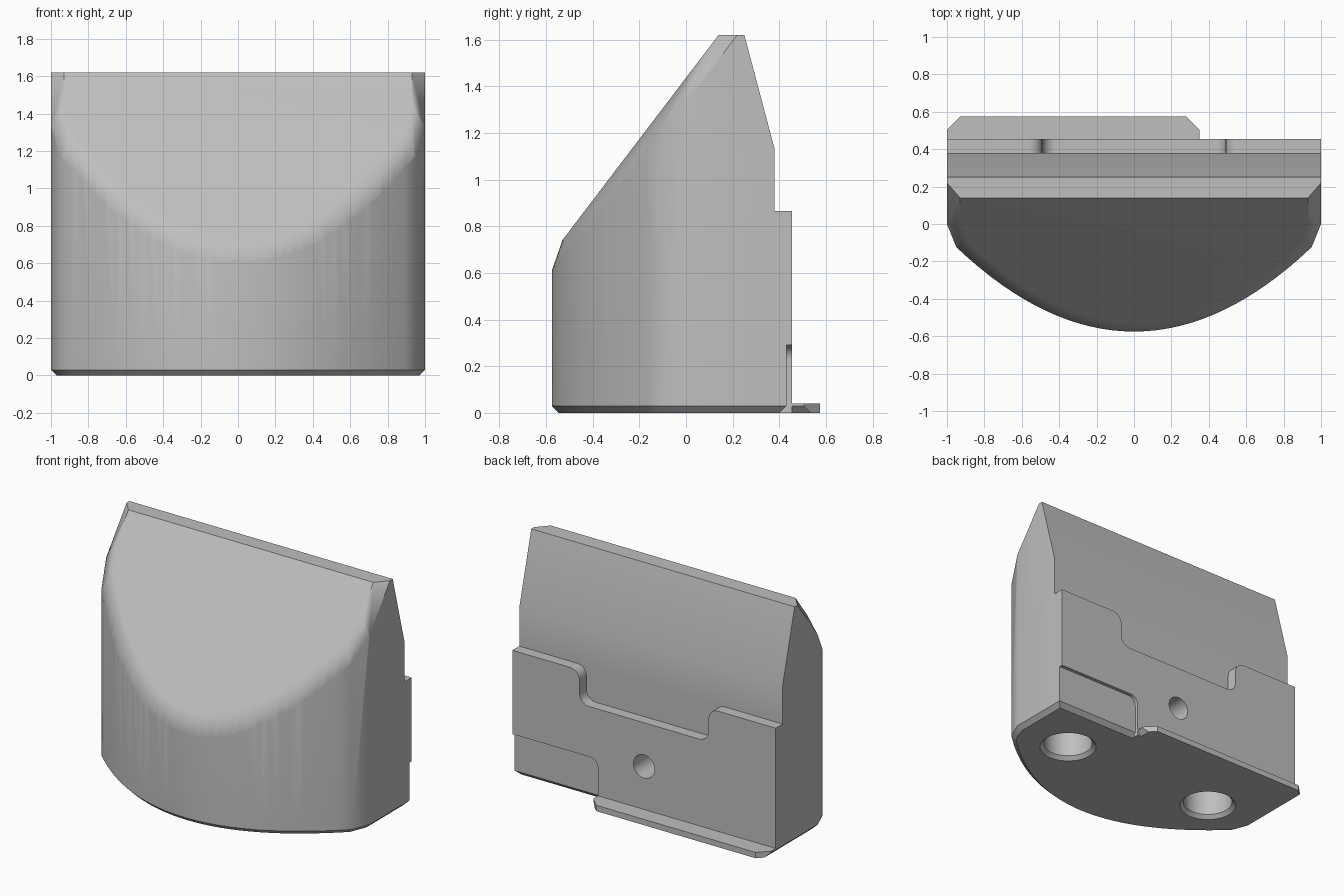
import bpy, bmesh, math
from mathutils import Vector

if "Cube" in bpy.data.objects:
    bpy.data.objects.remove(bpy.data.objects["Cube"], do_unlink=True)

grey = bpy.data.materials.new("light_grey")
grey.use_nodes = True
grey.diffuse_color = (0.52, 0.52, 0.52, 1)
grey.node_tree.nodes["Principled BSDF"].inputs["Base Color"].default_value = grey.diffuse_color


def prism(points):
    """Closed solid between two copies of a 3D polygon given as (start, end) pairs."""
    bm = bmesh.new()
    a = [bm.verts.new(p) for p, q in points]
    b = [bm.verts.new(q) for p, q in points]
    bm.faces.new(a)
    bm.faces.new(b)
    for i in range(len(a)):
        j = (i + 1) % len(a)
        bm.faces.new((a[i], a[j], b[j], b[i]))
    bmesh.ops.recalc_face_normals(bm, faces=bm.faces)
    return bm


def along_y(pts, y0, y1):
    return prism([((x, y0, z), (x, y1, z)) for x, z in pts])


def carve(bm, point, normal):
    """Slice away everything beyond a plane and cap the cut."""
    bmesh.ops.bisect_plane(bm, geom=bm.verts[:] + bm.edges[:] + bm.faces[:], dist=1e-5,
                           plane_co=point, plane_no=normal, clear_outer=True)
    bmesh.ops.remove_doubles(bm, verts=bm.verts, dist=1e-5)
    rim = [e for e in bm.edges if e.is_boundary]
    if rim:
        bmesh.ops.holes_fill(bm, edges=rim, sides=0)
    bmesh.ops.recalc_face_normals(bm, faces=bm.faces)


def rounded(corners, steps=6):
    """Polygon from (x, z, radius) corners, with right-angled corners filleted."""
    out = []
    for i, (x, z, r) in enumerate(corners):
        p = Vector((x, z))
        if not r:
            out.append(p)
            continue
        u = (Vector(corners[i - 1][:2]) - p).normalized() * r
        v = (Vector(corners[(i + 1) % len(corners)][:2]) - p).normalized() * r
        for k in range(steps + 1):
            t = math.pi / 2 * k / steps
            out.append(p + u * (1 - math.sin(t)) + v * (1 - math.cos(t)))
    return out


def make(name, bm):
    mesh = bpy.data.meshes.new(name)
    bm.to_mesh(mesh)
    bm.free()
    mesh.materials.append(grey)
    ob = bpy.data.objects.new(name, mesh)
    bpy.context.collection.objects.link(ob)
    return ob


def drill(name, profile, matrix_axis, centre):
    """Turned cutter from (radius, depth) stations."""
    bm = bmesh.new()
    rings = []
    for r, d in profile:
        ring = []
        for k in range(32):
            a = math.tau * k / 32
            u, v = r * math.cos(a), r * math.sin(a)
            local = (u, v, d) if matrix_axis == "z" else (u, -d, v)
            ring.append(bm.verts.new(Vector(centre) + Vector(local)))
        rings.append(ring)
    for lo, hi in zip(rings, rings[1:]):
        for k in range(32):
            j = (k + 1) % 32
            bm.faces.new((lo[k], lo[j], hi[j], hi[k]))
    bm.faces.new(rings[0])
    bm.faces.new(rings[-1])
    bmesh.ops.recalc_face_normals(bm, faces=bm.faces)
    return make(name, bm)


# Main body: bowed plan outline pulled up, then sliced to shape
BACK, TOP, EDGE = 0.38, 1.62, 0.03
N = 32
arc = [-0.95 + 1.9 * i / N for i in range(N + 1)]
plan = [(-1, BACK), (-1, 0)] + [(x, 0.5 * x * x - 0.575) for x in arc] + [(1, 0), (1, BACK)]
body_bm = prism([((x, y, 0), (x, y, TOP)) for x, y in plan])

# Sloping front face and leaning back face
slope_dir = Vector((0, 0.67, 0.88))
slope_no = Vector((0, -0.88, 0.67)).normalized()
slope_at = Vector((0, 0.14, TOP))
carve(body_bm, slope_at, slope_no)
carve(body_bm, (0, BACK, 1.13), (0, 0.49, 0.13))

# Softened rim along the slope and small chamfer round the base
for (x0, y0), (x1, y1) in zip(plan, plan[1:]):
    n = Vector((y1 - y0, x0 - x1, 0)).normalized()
    mid = Vector(((x0 + x1) / 2, (y0 + y1) / 2, 0))
    side = abs(n.x)

    def height(p):
        return TOP + (p.y - slope_at.y) * slope_dir.z / slope_dir.y

    outer = mid + Vector((0, 0, height(mid) - 0.07 - 0.035 * side))
    inner = mid - n * (0.045 + 0.025 * side)
    inner.z = height(inner)
    cut = n.cross(slope_no).cross(inner - outer).normalized()
    if cut.dot(n) < 0:
        cut = -cut
    carve(body_bm, outer, cut)
    carve(body_bm, mid + Vector((0, 0, EDGE)), n - Vector((0, 0, 1)))
body = make("wedge_body", body_bm)

# Raised back plate with a stepped notch in its top edge
R = 0.07
half = [(0.49, 0.635, R), (0.49, 0.865, R), (1, 0.865, 0), (1, EDGE, 0), (1 - EDGE, 0, 0)]
plate_profile = rounded(half + [(-x, z, r) for x, z, r in reversed(half)])
plate = make("back_plate", along_y(plate_profile, 0.3, 0.455))

# Foot lip with clipped corners
lip_bm = along_y([(-1, EDGE), (EDGE - 1, 0), (0.35 - EDGE, 0), (0.35, EDGE),
                  (0.35, 0.04), (-1, 0.04)], 0.35, 0.575)
carve(lip_bm, (-1, 0.505, 0), (-1, 1, 0))
carve(lip_bm, (0.35, 0.505, 0), (1, 1, 0))
lip = make("foot_lip", lip_bm)

# Cutters: shallow pocket, its lower chamfer, back hole, two base sockets
pocket = make("pocket_cutter", along_y(rounded(
    [(0.35, -0.1, 0), (0.35, 0.29, 0.06), (1.1, 0.29, 0), (1.1, -0.1, 0)]), 0.43, 0.5))
wedge = [(0.38, -0.02), (0.43, EDGE), (0.5, EDGE), (0.5, -0.02)]
bevel = make("pocket_bevel_cutter", prism([((0.35, y, z), (1.1, y, z)) for y, z in wedge]))
hole = drill("back_hole_cutter", [(0.08, -0.1), (0.08, 0.35)], "y", (0, 0.455, 0.335))
sockets = [drill("socket_cutter", [(0.205, -0.02), (0.16, 0.025), (0.16, 0.5)], "z",
                 (x, 0.04, 0)) for x in (-0.6, 0.6)]

# Join and cut into one solid
jobs = [(plate, "UNION"), (pocket, "DIFFERENCE"), (bevel, "DIFFERENCE"), (lip, "UNION"),
        (hole, "DIFFERENCE")] + [(s, "DIFFERENCE") for s in sockets]
bpy.ops.object.select_all(action="DESELECT")
body.select_set(True)
bpy.context.view_layer.objects.active = body
for tool, operation in jobs:
    tool.hide_render = True
    mod = body.modifiers.new(tool.name, "BOOLEAN")
    mod.object, mod.operation, mod.solver = tool, operation, "EXACT"
    bpy.ops.object.modifier_apply(modifier=mod.name)
    bpy.data.objects.remove(tool, do_unlink=True)

bpy.ops.object.shade_smooth_by_angle(angle=math.radians(38))
weighted = body.modifiers.new("even_shading", "WEIGHTED_NORMAL")
weighted.keep_sharp = True
